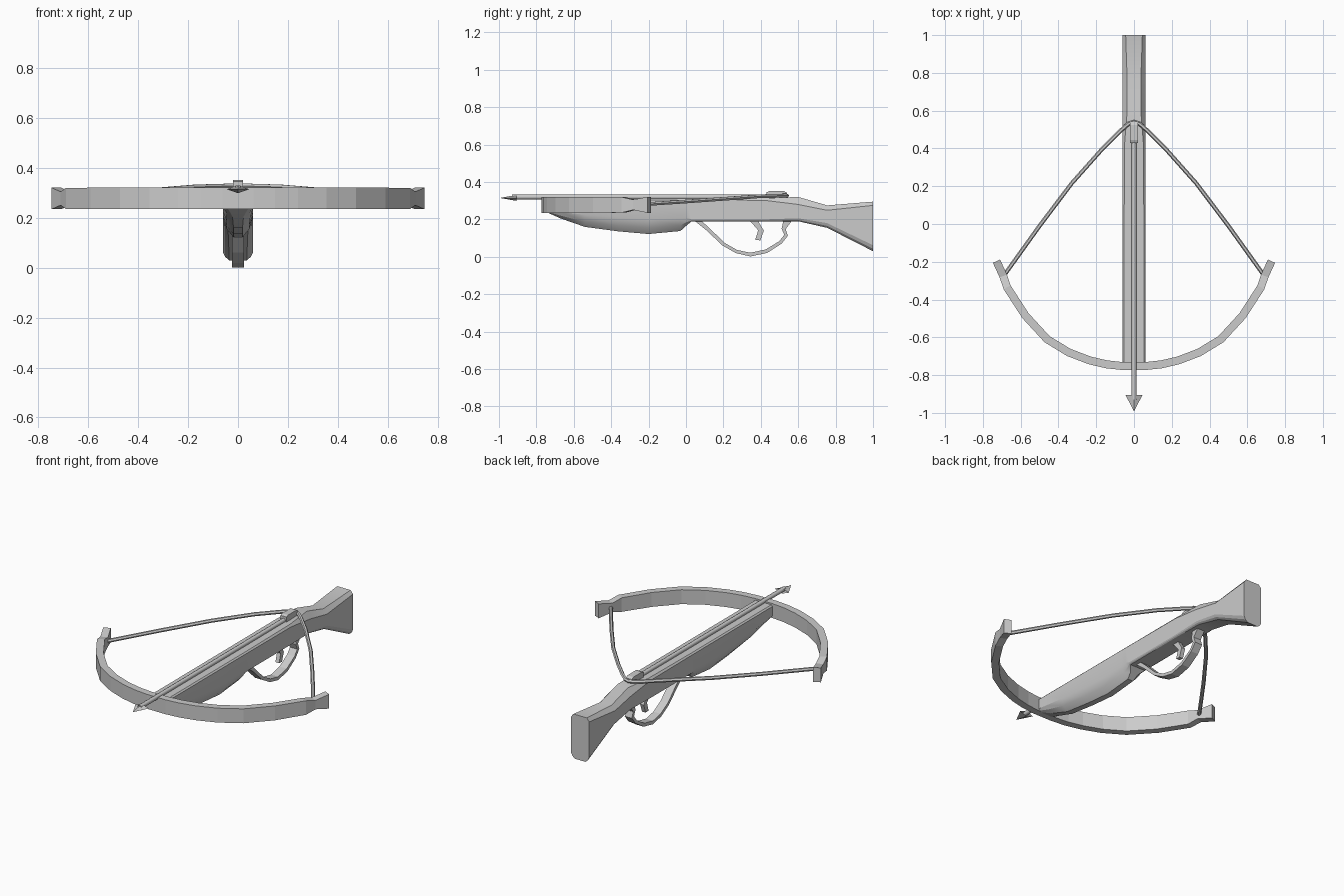
import bpy, bmesh, math
from mathutils import Vector

if "Cube" in bpy.data.objects:
    bpy.data.objects.remove(bpy.data.objects["Cube"])


def loft(name, rings, smooth=None):
    """Skin closed rings of points, with both ends capped."""
    bm = bmesh.new()
    vs = [[bm.verts.new(p) for p in r] for r in rings]
    n = len(rings[0])
    for a, b in zip(vs, vs[1:]):
        for i in range(n):
            j = (i + 1) % n
            bm.faces.new((a[i], a[j], b[j], b[i]))
    bm.faces.new(vs[0])
    bm.faces.new(vs[-1])
    bmesh.ops.recalc_face_normals(bm, faces=bm.faces)
    me = bpy.data.meshes.new(name)
    bm.to_mesh(me)
    bm.free()
    ob = bpy.data.objects.new(name, me)
    bpy.context.collection.objects.link(ob)
    if smooth:
        bpy.ops.object.select_all(action='DESELECT')
        bpy.context.view_layer.objects.active = ob
        ob.select_set(True)
        bpy.ops.object.shade_smooth_by_angle(angle=math.radians(smooth))
    return ob


def sweep(name, path, profile, side, smooth=None):
    """Sweep profile(i) -> [(across, along side)] along a path."""
    pts = [Vector(p) for p in path]
    side = Vector(side)
    rings = []
    for i, p in enumerate(pts):
        t = pts[min(i + 1, len(pts) - 1)] - pts[max(i - 1, 0)]
        n = t.cross(side).normalized()
        rings.append([p + n * a + side * b for a, b in profile(i)])
    return loft(name, rings, smooth)


def rect(a, b):
    return [(-a, -b), (a, -b), (a, b), (-a, b)]


def circle(r, n):
    return [(r * math.cos(math.tau * k / n), r * math.sin(math.tau * k / n)) for k in range(n)]


def mirror_path(half):
    return [(-x, y, z) for x, y, z in reversed(half) if x > 0] + half


# Stock: y, top, bottom, half width, top half width, top chamfer, bottom half width, bottom chamfer
stations = [
    (-0.74, .312, .236, .060, .052, .008, .040, .012),
    (-0.67, .312, .205, .060, .052, .008, .022, .035),
    (-0.54, .312, .160, .060, .052, .008, .018, .065),
    (-0.36, .312, .136, .060, .052, .008, .018, .075),
    (-0.20, .312, .122, .060, .052, .008, .018, .080),
    (-0.03, .312, .138, .060, .052, .008, .018, .070),
    (0.00, .312, .165, .060, .052, .008, .025, .045),
    (0.03, .312, .190, .060, .052, .008, .050, .010),
    (0.42, .314, .190, .060, .050, .012, .050, .010),
    (0.60, .320, .190, .060, .036, .040, .046, .016),
    (0.755, .275, .155, .060, .036, .026, .040, .025),
    (1.00, .295, .030, .060, .044, .020, .035, .032),
]


def section(y, zt, zb, w, wt, ct, wb, cb):
    h = [(wt, zt), (w, zt - ct), (w, zb + cb), (wb + (w - wb) * .65, zb + cb * .42), (wb, zb)]
    return [(x, y, z) for x, z in h] + [(-x, y, z) for x, z in reversed(h)]


loft("stock", [section(*s) for s in stations], 25)

# Bow limb, pinched where the string is tied
zc = .278
half = [(0, -.752), (.06, -.752), (.145, -.743), (.235, -.722), (.345, -.68), (.46, -.61),
        (.575, -.485), (.672, -.335), (.692, -.275), (.728, -.197)]
limb_path = mirror_path([(x, y, zc) for x, y in half])
last = len(limb_path) - 1
heights = {0: .043, 1: .027, 2: .042}
sweep("bow_limb", limb_path,
      lambda i: rect(.021, heights.get(min(i, last - i), .043)), (0, 0, 1))

# Bowstring drawn back to the nut
string_half = [(0, .54, .327), (.03, .53, .328), (.07, .495, .327), (.17, .395, .324),
               (.33, .215, .311), (.50, -.01, .295), (.685, -.268, .278)]
sweep("bowstring", mirror_path(string_half), lambda i: circle(.011, 6), (0, 0, 1), 40)

# Bolt shaft and barbed head
sweep("bolt_shaft", [(0, -.93, .32), (0, .45, .32)], lambda i: circle(.013, 8), (0, 0, 1), 50)
head = [(-.99, .001, .001), (-.905, .045, .016), (-.922, .013, .012)]
loft("bolt_head", [[(w, y, .315), (0, y, .315 + h), (-w, y, .315), (0, y, .315 - h)]
                   for y, w, h in head])

# Nut holding the string
sweep("string_nut", [(0, .43, .33), (0, .445, .33), (0, .525, .33), (0, .54, .328)],
      lambda i: rect(.02, (.015, .021, .021, .014)[i]), (0, 0, 1))

# Trigger guard
guard = [(.055, .20), (.115, .15), (.20, .068), (.27, .028), (.345, .012), (.43, .03),
         (.505, .077), (.535, .115), (.522, .150), (.545, .20)]
g_half = (.012, .010, .009, .009, .010, .010, .009, .010, .011, .022)
sweep("trigger_guard", [(0, y, z) for y, z in guard],
      lambda i: rect(g_half[i], .024), (1, 0, 0))

# Trigger
trig = [(.335, .20), (.38, .20), (.416, .14), (.398, .088), (.37, .09), (.386, .142)]
loft("trigger", [[(x, y, z) for y, z in trig] for x in (-.012, .012)])
